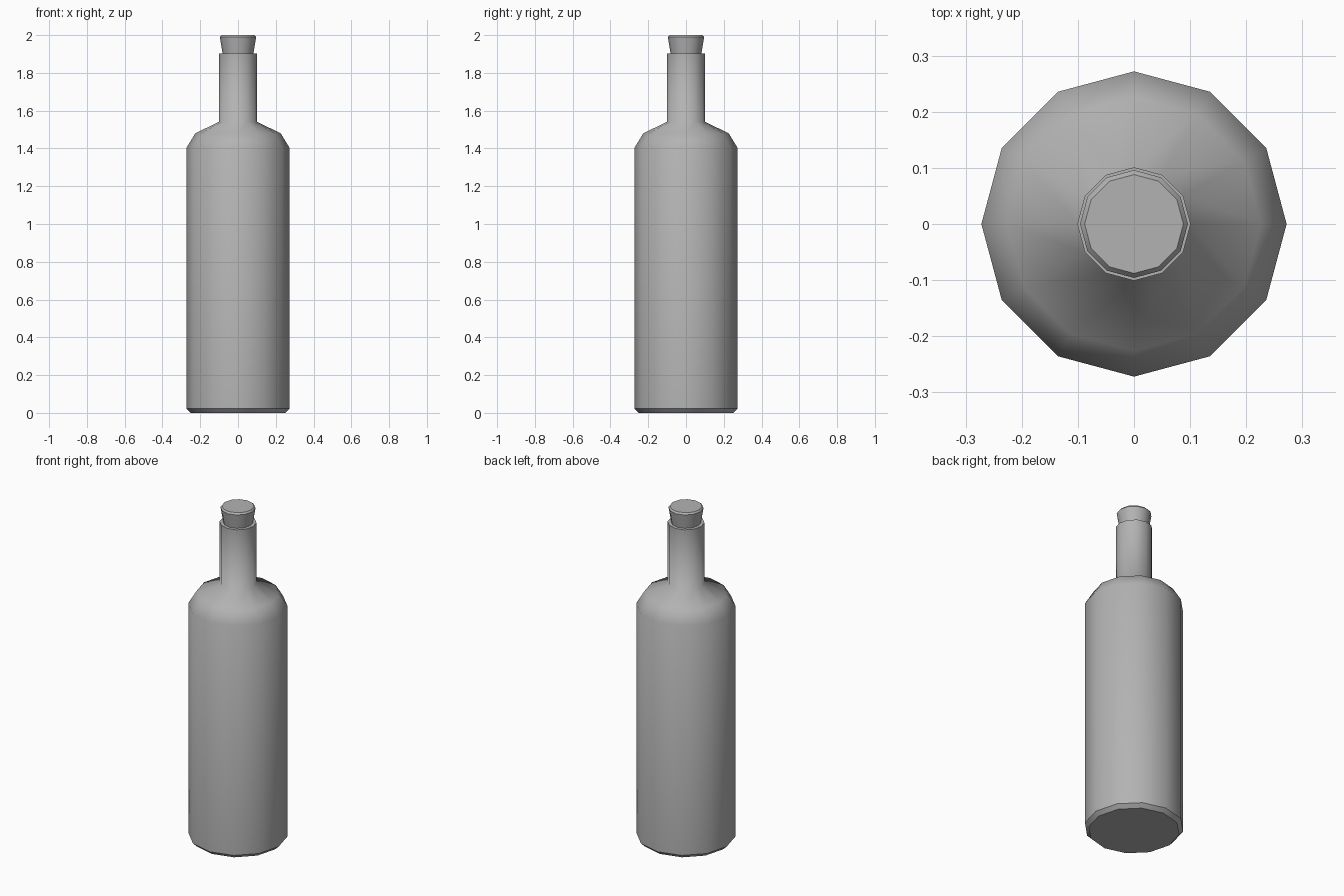
import bpy, bmesh, math

if "Cube" in bpy.data.objects:
    bpy.data.objects.remove(bpy.data.objects["Cube"])

SIDES = 12

# Mid-grey shared by both parts
grey = bpy.data.materials.new("mid_grey")
grey.diffuse_color = (0.45, 0.45, 0.45, 1.0)
grey.use_nodes = True
grey.node_tree.nodes["Principled BSDF"].inputs["Base Color"].default_value = grey.diffuse_color


def lathe(name, profile, sharp_rings):
    """Spin (radius, z) points round z, cap both ends, keep chosen rings sharp."""
    bm = bmesh.new()
    rings = []
    for r, z in profile:
        rings.append([bm.verts.new((r * math.cos(2 * math.pi * i / SIDES),
                                    r * math.sin(2 * math.pi * i / SIDES), z))
                      for i in range(SIDES)])
    for a, b in zip(rings, rings[1:]):
        for i in range(SIDES):
            j = (i + 1) % SIDES
            bm.faces.new((a[i], a[j], b[j], b[i]))
    bm.faces.new(rings[0][::-1])
    bm.faces.new(rings[-1])
    for f in bm.faces:
        f.smooth = True
    for k in sharp_rings:
        for i in range(SIDES):
            bm.edges.get((rings[k][i], rings[k][(i + 1) % SIDES])).smooth = False
    mesh = bpy.data.meshes.new(name)
    bm.to_mesh(mesh)
    bm.free()
    mesh.materials.append(grey)
    obj = bpy.data.objects.new(name, mesh)
    bpy.context.collection.objects.link(obj)
    return obj


# Glass bottle: chamfered foot, straight body, rounded shoulder, neck and rim
lathe("bottle",
      [(0.25, 0.0), (0.272, 0.022), (0.272, 1.405), (0.226, 1.48),
       (0.101, 1.541), (0.101, 1.903), (0.08, 1.903)],
      sharp_rings=(0, 1, 5, 6))

# Tapered stopper with a small bevel on its top edge, seated in the neck
lathe("cork",
      [(0.081, 1.9), (0.096, 1.99), (0.088, 2.0)],
      sharp_rings=(0, 1, 2))
